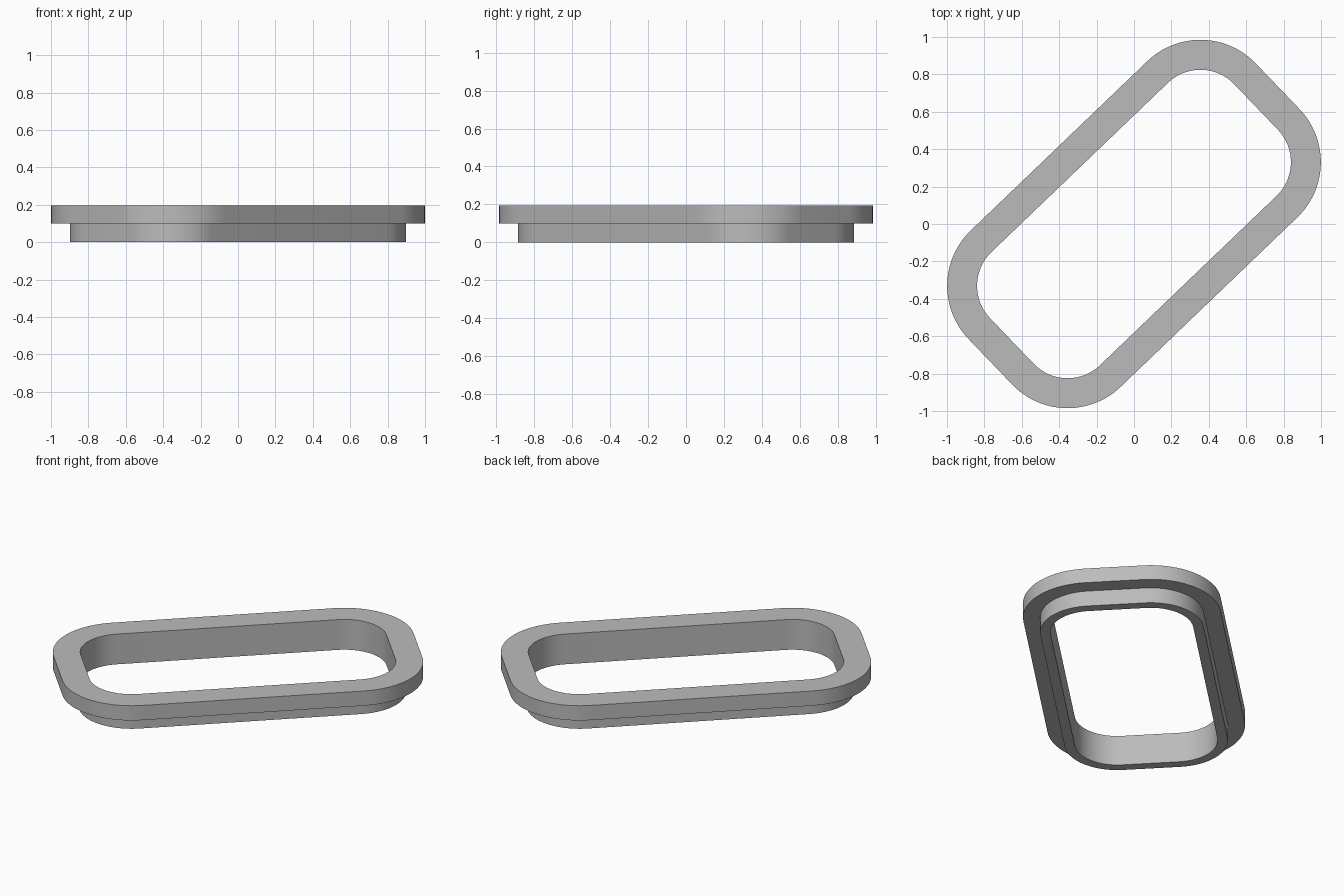
import bpy
import bmesh
from math import radians, sin, cos, pi
from mathutils import Matrix

default = bpy.data.objects.get("Cube")
if default:
    bpy.data.objects.remove(default)

HALF_X, HALF_Y = 0.654, 0.169      # corner arc centres before turning
TURN = radians(43.8)
STEPS = 24                         # segments per rounded corner

# Cross-section of the frame: (corner radius, height)
SECTION = [(0.25, 0), (0.31, 0), (0.31, 0.1), (0.41, 0.1), (0.41, 0.195), (0.25, 0.195)]


def rounded_ring(bm, radius, z):
    """Closed loop of vertices around a rounded rectangle."""
    ring = []
    for i, (sx, sy) in enumerate([(1, 1), (-1, 1), (-1, -1), (1, -1)]):
        for k in range(STEPS + 1):
            a = (i + k / STEPS) * pi / 2
            ring.append(bm.verts.new((sx * HALF_X + radius * cos(a),
                                      sy * HALF_Y + radius * sin(a), z)))
    return ring


# Flat grey material
grey = bpy.data.materials.new("grey")
grey.use_nodes = True
colour = (0.5, 0.5, 0.5, 1)
grey.diffuse_color = colour
grey.node_tree.nodes["Principled BSDF"].inputs["Base Color"].default_value = colour

# Stepped frame: sweep the section around the rounded rectangle
bm = bmesh.new()
rings = [rounded_ring(bm, r, z) for r, z in SECTION]
for a, b in zip(rings, rings[1:] + rings[:1]):
    for i in range(len(a)):
        j = (i + 1) % len(a)
        bm.faces.new((a[i], b[i], b[j], a[j]))
bmesh.ops.recalc_face_normals(bm, faces=bm.faces)
bm.transform(Matrix.Rotation(TURN, 4, 'Z'))

mesh = bpy.data.meshes.new("stepped_frame")
bm.to_mesh(mesh)
bm.free()
mesh.materials.append(grey)
frame = bpy.data.objects.new("stepped_frame", mesh)
bpy.context.collection.objects.link(frame)

# Smooth corners, sharp rims
bpy.context.view_layer.objects.active = frame
frame.select_set(True)
bpy.ops.object.shade_smooth_by_angle(angle=radians(30))
